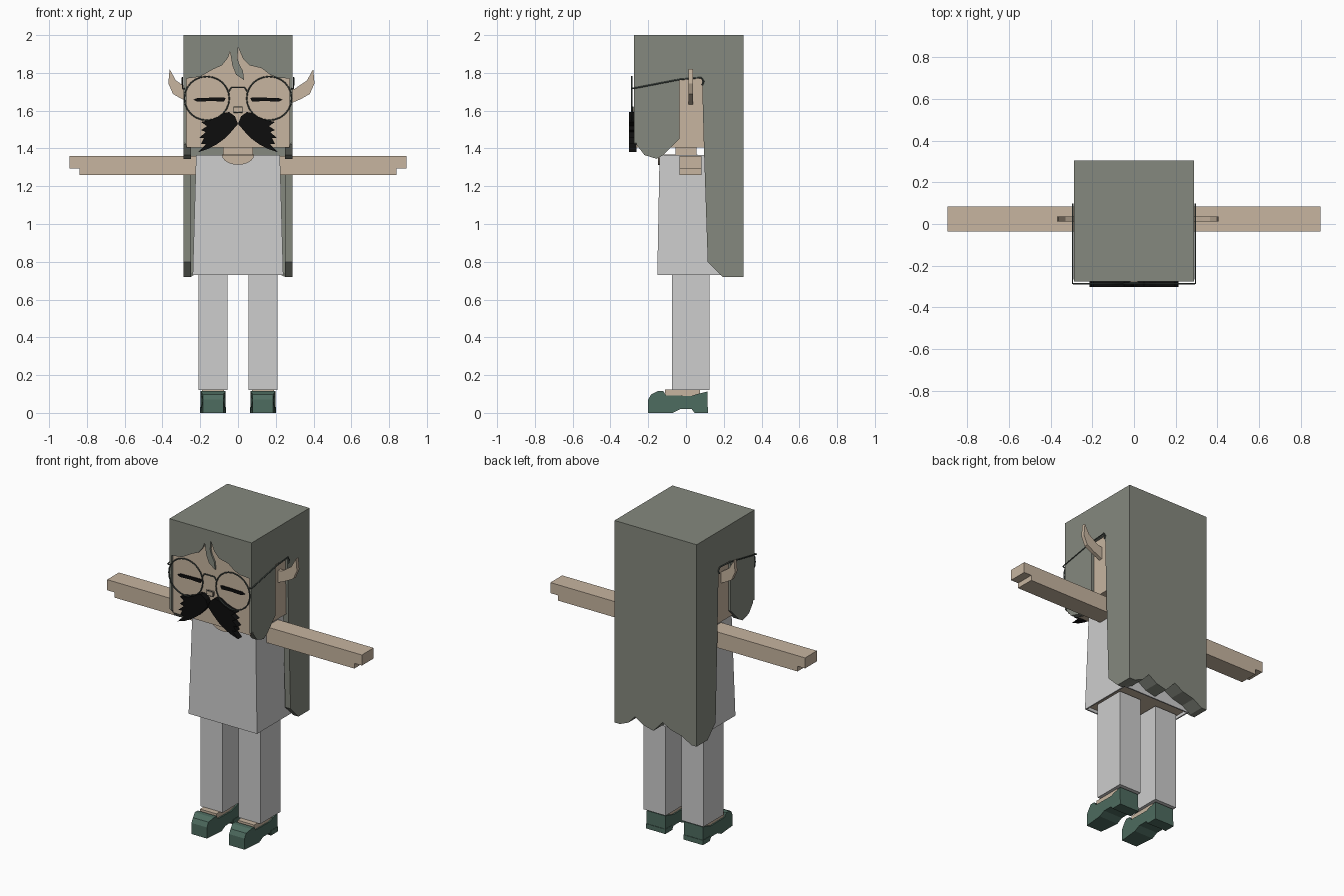
import bpy, bmesh, math

if "Cube" in bpy.data.objects:
    bpy.data.objects.remove(bpy.data.objects["Cube"], do_unlink=True)


def material(name, rgb):
    m = bpy.data.materials.new(name)
    m.use_nodes = True
    m.diffuse_color = (*rgb, 1)
    m.node_tree.nodes["Principled BSDF"].inputs["Base Color"].default_value = (*rgb, 1)
    return m


HAIR = material("grey_green_hair", (0.235, 0.25, 0.21))
SKIN = material("tan_skin", (0.57, 0.46, 0.35))
CLOTH = material("pale_cloth", (0.61, 0.61, 0.61))
SHOE = material("dark_green_leather", (0.076, 0.15, 0.117))
BLACK = material("black_hair", (0.004, 0.004, 0.004))
WIRE = material("dark_wire", (0.07, 0.09, 0.08))


def finish(name, bm, *mats):
    bmesh.ops.recalc_face_normals(bm, faces=bm.faces)
    mesh = bpy.data.meshes.new(name)
    bm.to_mesh(mesh)
    bm.free()
    for m in mats:
        mesh.materials.append(m)
    ob = bpy.data.objects.new(name, mesh)
    bpy.context.scene.collection.objects.link(ob)
    return ob


def prism(name, outline, axis, lo, hi, mat):
    """Extrude a flat outline along x (outline is y,z) or y (outline is x,z)."""
    bm = bmesh.new()
    place = (lambda a, b, d: (d, a, b)) if axis == "x" else (lambda a, b, d: (a, d, b))
    face = bm.faces.new([bm.verts.new(place(a, b, lo)) for a, b in outline])
    new = bmesh.ops.extrude_face_region(bm, geom=[face])["geom"]
    for v in new:
        if isinstance(v, bmesh.types.BMVert):
            v.co["xyz".index(axis)] = hi
    return finish(name, bm, mat)


def box(name, x, y, z, mat):
    return prism(name, [(x[0], z[0]), (x[1], z[0]), (x[1], z[1]), (x[0], z[1])],
                 "y", y[0], y[1], mat)


def wire(name, points, radius=0.004, closed=False):
    curve = bpy.data.curves.new(name, "CURVE")
    curve.dimensions = "3D"
    curve.bevel_depth = radius
    curve.bevel_resolution = 1
    s = curve.splines.new("POLY")
    s.points.add(len(points) - 1)
    for p, co in zip(s.points, points):
        p.co = (*co, 1)
    s.use_cyclic_u = closed
    curve.materials.append(WIRE)
    ob = bpy.data.objects.new(name, curve)
    bpy.context.scene.collection.objects.link(ob)
    return ob


def mirror(points):
    return [(-a, b) for a, b in points]


# Head, neck and nose
box("head", (-0.272, 0.272), (-0.264, 0.25), (1.405, 1.96), SKIN)
box("neck", (-0.08, 0.08), (-0.055, 0.055), (1.3, 1.41), SKIN)
box("nose", (-0.02, 0.02), (-0.284, -0.26), (1.593, 1.617), SKIN)
wire("nose_outline", [(x, -0.28, z) for x, z in
     ((-0.023, 1.59), (0.023, 1.59), (0.023, 1.62), (-0.023, 1.62))], 0.003, True)

# Hair: crown, jagged fringe, side locks and long back
box("hair_crown", (-0.288, 0.288), (-0.262, 0.305), (1.95, 2.0), HAIR)
fringe = [(-0.288, 2), (-0.288, 1.43), (-0.273, 1.42), (-0.273, 1.77), (-0.2, 1.78),
          (-0.13, 1.82), (-0.085, 1.84), (-0.053, 1.88), (-0.042, 1.915),
          (-0.03, 1.84), (-0.01, 1.79), (0.032, 1.762), (0.026, 1.81), (0.005, 1.85),
          (-0.003, 1.88), (0.001, 1.935), (0.027, 1.875), (0.06, 1.84), (0.125, 1.825),
          (0.17, 1.79), (0.21, 1.775), (0.273, 1.77), (0.273, 1.42), (0.288, 1.43),
          (0.288, 2)]
prism("hair_fringe", fringe, "y", -0.275, -0.262, HAIR)
side = [(-0.262, 2), (-0.262, 1.42), (-0.22, 1.365), (-0.155, 1.345), (-0.12, 1.365),
        (-0.035, 1.45), (-0.035, 1.77), (0.085, 1.77), (0.095, 1.4), (0.115, 0.8),
        (0.195, 0.72), (0.305, 0.72), (0.305, 2)]
for label, s in (("left", 1), ("right", -1)):
    prism(label + "_hair_side", side, "x", s * 0.25, s * 0.288, HAIR)
hem = [(0.25, 0.72), (0.19, 0.745), (0.144, 0.795), (0.085, 0.757), (0.015, 0.74),
       (-0.05, 0.81), (-0.11, 0.777), (-0.19, 0.757), (-0.25, 0.72)]
prism("hair_back", [(-0.25, 2), (0.25, 2)] + hem, "y", 0.205, 0.305, HAIR)

# Moustache
tash = [(0, 1.53), (0.016, 1.57), (0.048, 1.593), (0.074, 1.587), (0.106, 1.566),
        (0.148, 1.55), (0.196, 1.54), (0.164, 1.518), (0.196, 1.497), (0.17, 1.487),
        (0.206, 1.455), (0.18, 1.455), (0.196, 1.423), (0.17, 1.423), (0.212, 1.38),
        (0.159, 1.397), (0.111, 1.423), (0.074, 1.45), (0.037, 1.487)]
prism("left_moustache", tash, "y", -0.302, -0.262, BLACK)
prism("right_moustache", mirror(tash), "y", -0.302, -0.262, BLACK)

# Pointed ears
ear = [(0.265, 1.63), (0.295, 1.645), (0.33, 1.66), (0.38, 1.688), (0.405, 1.745),
       (0.398, 1.82), (0.365, 1.76), (0.328, 1.735), (0.3, 1.715), (0.265, 1.71)]
prism("left_ear", ear, "y", 0.012, 0.036, SKIN)
prism("right_ear", [(0.036 - x, z) for x, z in ear], "y", 0.012, 0.036, SKIN)

# Closed eyes and glasses
for label, s in (("left", 1), ("right", -1)):
    lid = [(0.065, 1.667), (0.08, 1.67), (0.215, 1.667), (0.235, 1.658),
           (0.215, 1.648), (0.14, 1.651), (0.075, 1.648)]
    prism(label + "_closed_eye", [(s * x, z) for x, z in lid], "y", -0.272, -0.263, BLACK)
    ring = [(s * 0.165 + 0.119 * math.cos(a), -0.287, 1.665 + 0.116 * math.sin(a))
            for a in (2 * math.pi * i / 24 for i in range(24))]
    wire(label + "_lens_rim", ring, closed=True)
    wire(label + "_temple", [(s * 0.28, -0.287, 1.715), (s * 0.294, -0.285, 1.717),
         (s * 0.294, -0.035, 1.765), (s * 0.294, 0.08, 1.775),
         (s * 0.294, 0.095, 1.755), (s * 0.294, 0.085, 1.735)])
wire("glasses_bridge", [(-0.05, -0.287, 1.7), (-0.035, -0.287, 1.722),
     (0.035, -0.287, 1.722), (0.05, -0.287, 1.7)])

# Tunic: tapered box with a recessed skin underside
bm = bmesh.new()
bmesh.ops.create_cube(bm, size=1)
for v in bm.verts:
    low = v.co.z < 0
    v.co.x = math.copysign(0.24 if low else 0.222, v.co.x)
    v.co.y = 0.025 + math.copysign(0.177 if low else 0.165, v.co.y)
    v.co.z = 0.73 if low else 1.365
bm.normal_update()
base = min(bm.faces, key=lambda f: f.calc_center_median().z)
bmesh.ops.inset_individual(bm, faces=[base], thickness=0.012)
new = bmesh.ops.extrude_face_region(bm, geom=[base])["geom"]
bmesh.ops.delete(bm, geom=[base], context="FACES_ONLY")
for item in new:
    if isinstance(item, bmesh.types.BMVert):
        item.co.z += 0.02
    elif isinstance(item, bmesh.types.BMFace):
        item.material_index = 1
finish("tunic", bm, CLOTH, SKIN)

# Scooped neckline
scoop = [(0.085 * math.cos(a), 1.3655 + 0.052 * math.sin(a))
         for a in (math.pi * (1 + i / 10) for i in range(11))]
prism("neckline", scoop, "y", -0.149, -0.135, SKIN)
box("neckline_top", (-0.084, 0.084), (-0.14, 0.06), (1.36, 1.367), SKIN)

# Arms, legs, feet and shoes
arm = [(0.2, 1.26), (0.84, 1.26), (0.84, 1.293), (0.893, 1.293), (0.893, 1.36), (0.2, 1.36)]
shoe = [(-0.2, 0), (-0.2, 0.07), (-0.185, 0.098), (-0.15, 0.115), (-0.12, 0.115),
        (-0.105, 0.092), (0.03, 0.09), (0.06, 0.1), (0.113, 0.113), (0.113, 0),
        (0.045, 0), (0.03, 0.02), (-0.03, 0.02), (-0.07, 0)]
for label, s in (("left", 1), ("right", -1)):
    prism(label + "_arm", [(s * x, z) for x, z in arm], "y", -0.035, 0.083, SKIN)
    box(label + "_leg", (s * 0.055, s * 0.21), (-0.075, 0.125), (0.122, 0.74), CLOTH)
    box(label + "_foot", (s * 0.075, s * 0.19), (-0.11, 0.075), (0.05, 0.123), SKIN)
    ob = prism(label + "_shoe", shoe, "x", s * 0.066, s * 0.198, SHOE)
    # Narrow the toe
    for v in ob.data.vertices:
        if v.co.y < -0.18:
            v.co.x = s * 0.132 + (v.co.x - s * 0.132) * 0.82
    box(label + "_shoe_heel_rim", (s * 0.064, s * 0.2), (0.045, 0.116), (0.0, 0.03), SHOE)
